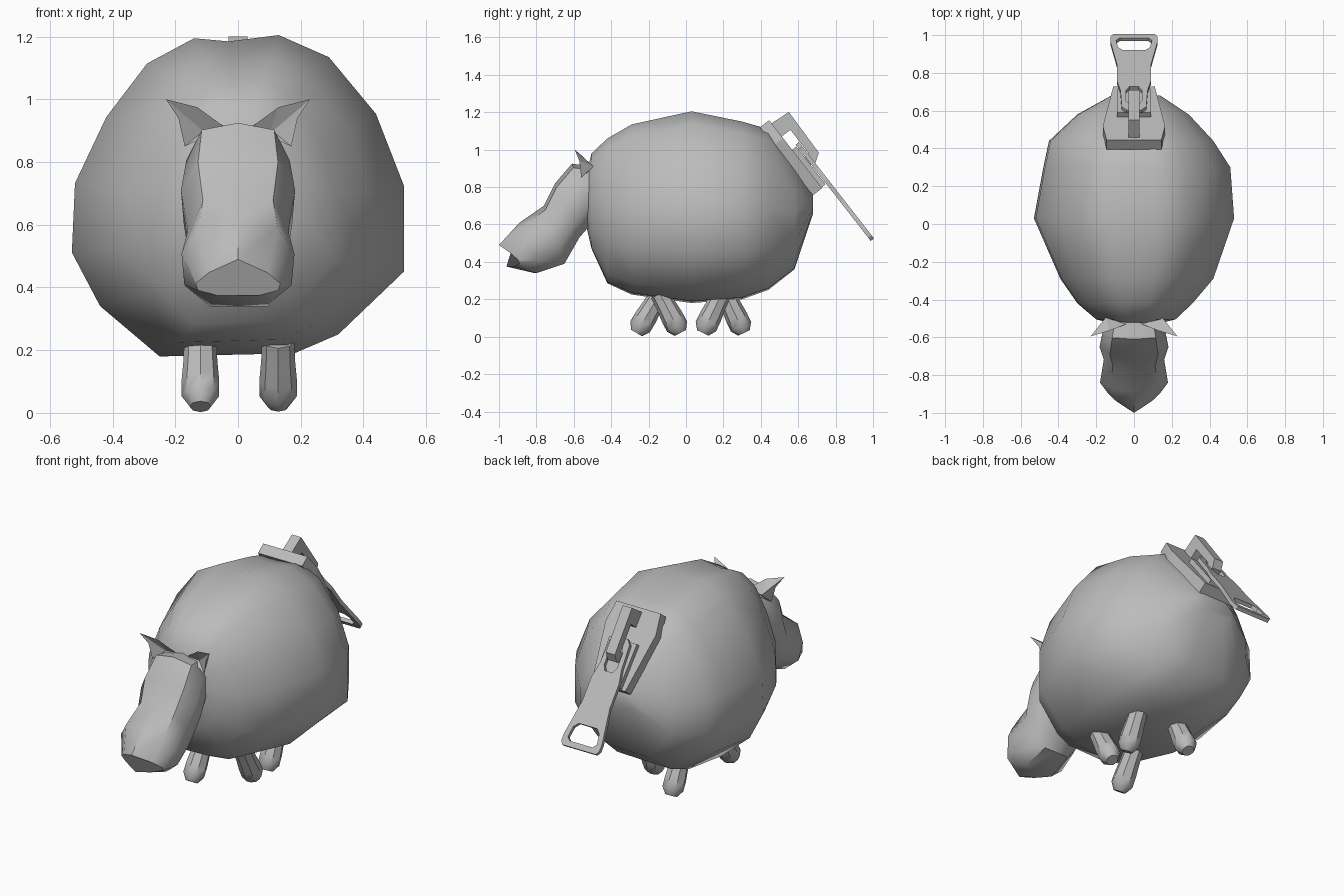
import bpy, bmesh, math
from mathutils import Vector, Matrix

if "Cube" in bpy.data.objects:
    bpy.data.objects.remove(bpy.data.objects["Cube"])

grey = bpy.data.materials.new("plain_grey")
grey.diffuse_color = (0.5, 0.5, 0.5, 1)
grey.use_nodes = True
grey.node_tree.nodes["Principled BSDF"].inputs["Base Color"].default_value = grey.diffuse_color


def finish(ob, angle=None):
    ob.data.materials.clear()
    ob.data.materials.append(grey)
    if angle:
        bpy.ops.object.select_all(action='DESELECT')
        ob.select_set(True)
        bpy.context.view_layer.objects.active = ob
        bpy.ops.object.shade_smooth_by_angle(angle=math.radians(angle))
    return ob


def loft(name, rings, angle=None):
    """Skin a list of equal-length point rings and cap both ends."""
    bm = bmesh.new()
    loops = [[bm.verts.new(p) for p in ring] for ring in rings]
    n = len(loops[0])
    for a, b in zip(loops, loops[1:]):
        for i in range(n):
            j = (i + 1) % n
            bm.faces.new((a[i], a[j], b[j], b[i]))
    bm.faces.new(loops[0])
    bm.faces.new(loops[-1])
    bmesh.ops.recalc_face_normals(bm, faces=bm.faces)
    me = bpy.data.meshes.new(name)
    bm.to_mesh(me)
    bm.free()
    ob = bpy.data.objects.new(name, me)
    bpy.context.collection.objects.link(ob)
    return finish(ob, angle)


def plate(name, outlines, low, high, matrix):
    """Flat outline with optional holes, extruded from low to high."""
    cu = bpy.data.curves.new(name + "_outline", 'CURVE')
    cu.dimensions = '2D'
    cu.fill_mode = 'BOTH'
    cu.extrude = (high - low) / 2
    for pts in outlines:
        sp = cu.splines.new('POLY')
        sp.points.add(len(pts) - 1)
        for p, (x, y) in zip(sp.points, pts):
            p.co = (x, y, 0, 1)
        sp.use_cyclic_u = True
    tmp = bpy.data.objects.new(name + "_outline", cu)
    bpy.context.collection.objects.link(tmp)
    bpy.context.view_layer.update()
    me = bpy.data.meshes.new_from_object(
        tmp.evaluated_get(bpy.context.evaluated_depsgraph_get()))
    bpy.data.objects.remove(tmp)
    me.transform(matrix @ Matrix.Translation((0, 0, (low + high) / 2)))
    for poly in me.polygons:
        poly.use_smooth = False
    ob = bpy.data.objects.new(name, me)
    bpy.context.collection.objects.link(ob)
    return finish(ob)


def mirrored(half):
    return half + [(-x, y) for x, y in reversed(half)]


# Round body: one irregular cross-section scaled along the length
section = [(.13, 1.2), (.29, 1.13), (.44, .95), (.53, .72), (.53, .45), (.32, .25),
           (.18, .19), (-.25, .18), (-.44, .34), (-.53, .51), (-.52, .73),
           (-.42, .94), (-.29, 1.11), (-.14, 1.19), (-.03, 1.18)]
# y, left half width, right half width, bottom, top
stations = [(-.535, .08, .10, .60, .86), (-.505, .20, .22, .47, .98),
            (-.42, .30, .31, .285, 1.06), (-.29, .39, .42, .225, 1.135),
            (.03, .53, .53, .18, 1.205), (.3, .48, .51, .2, 1.15), (.44, .45, .42, .25, 1.11),
            (.58, .30, .29, .36, .92), (.68, .12, .14, .66, .77)]
loft("body", [[(x / .53 * (wr if x > 0 else wl), y, lo + (z - .18) / 1.02 * (hi - lo))
               for x, z in section] for y, wl, wr, lo, hi in stations], 45)

# Head: slanted sections from muzzle to nape
# (top y, z, bottom y, z, half width, nose point, droop of the upper lip)
half = [(.7, .93), (1, .62), (.95, .25), (.5, 0)]
head_section = [(0, 1)] + half + [(0, 0)] + [(-x, t) for x, t in reversed(half)]
head = [(-1, .49, -.96, .375, .135, .085, .4), (-.89, .61, -.81, .34, .18, .02, 0),
        (-.76, .70, -.65, .39, .16, 0, 0), (-.70, .82, -.57, .53, .182, 0, 0),
        (-.61, .925, -.50, .61, .165, 0, 0), (-.50, .91, -.45, .64, .14, 0, 0)]
loft("head", [[(x * w, by + (ty - by) * t + p * abs(x), bz + (tz - bz) * t - d * abs(x) * w * t)
               for x, t in head_section] for ty, tz, by, bz, w, p, d in head], 42)

# Pointed ears, hollowed toward the front
for side, name in ((1, "right_ear"), (-1, "left_ear")):
    pts = [(.04, -.53, .91), (.13, -.565, .975), (.23, -.595, 1.0), (.19, -.57, .94),
           (.17, -.56, .85), (.10, -.515, .89), (.15, -.495, .91)]
    bm = bmesh.new()
    v = [bm.verts.new((side * x, y, z)) for x, y, z in pts]
    for f in ((0, 1, 5), (1, 2, 5), (2, 3, 5), (3, 4, 5), (4, 0, 5),
              (1, 0, 6), (2, 1, 6), (3, 2, 6), (4, 3, 6), (0, 4, 6)):
        bm.faces.new([v[i] for i in f])
    bmesh.ops.recalc_face_normals(bm, faces=bm.faces)
    me = bpy.data.meshes.new(name)
    bm.to_mesh(me)
    bm.free()
    ob = bpy.data.objects.new(name, me)
    bpy.context.collection.objects.link(ob)
    finish(ob)

# Four stubby legs in a walking pose
legs = [("front_left_leg", -.12, -.265, -.14), ("front_right_leg", .128, -.03, -.14),
        ("back_right_leg", .128, .09, .19), ("back_left_leg", -.12, .31, .21)]
for name, x, foot_y, hip_y in legs:
    foot, hip = Vector((x, foot_y, .02)), Vector((x, hip_y, .23))
    axis = (hip - foot).normalized()
    up = axis.cross(Vector((1, 0, 0)))
    rings = []
    for t, r in ((0, .034), (.16, .06), (.4, .06), (.7, .054), (1, .052)):
        c = foot.lerp(hip, t)
        rings.append([c + r * (Vector((math.cos(a), 0, 0)) + up * math.sin(a))
                      for a in (math.tau * i / 8 for i in range(8))])
    loft(name, rings, 44)

# Zip slider on the rump: frame running down the slope
O = Vector((0, .435, 1.15))
X, D, N = Vector((1, 0, 0)), Vector((0, .615, -.79)), Vector((0, .79, .615))


def frame(a, b, c):
    m = Matrix((a, b, c)).transposed().to_4x4()
    m.translation = O
    return m


flat, upright = frame(X, D, N), frame(D, N, X)

# Slider plate with a raised block under the tab
slider = mirrored([(.145, 0), (.165, .12), (.11, .46)])
plate("slider_plate", [slider], -.05, .012, flat)
plate("slider_raised_block", [mirrored([(.09, .2), (.085, .455)])], .012, .04, flat)

# Hook-shaped bridge holding the pull tab
plate("slider_bridge", [[(.02, 0), (.03, .122), (.30, .115), (.33, .07), (.32, .02),
                         (.27, .02), (.27, .07), (.11, .07), (.11, 0)]],
      -.03, .03, upright)

# Pull tab with a small top hole and a wide end hole
plate("pull_tab", [
    mirrored([(.04, .19), (.065, .22), (.072, .36), (.09, .44), (.09, .58),
              (.125, .78), (.125, .82), (.11, .842)]),
    mirrored([(.025, .24), (.042, .27), (.042, .36), (.025, .39)]),
    mirrored([(.06, .705), (.085, .73), (.095, .79), (.075, .81)])],
    .044, .066, flat)
